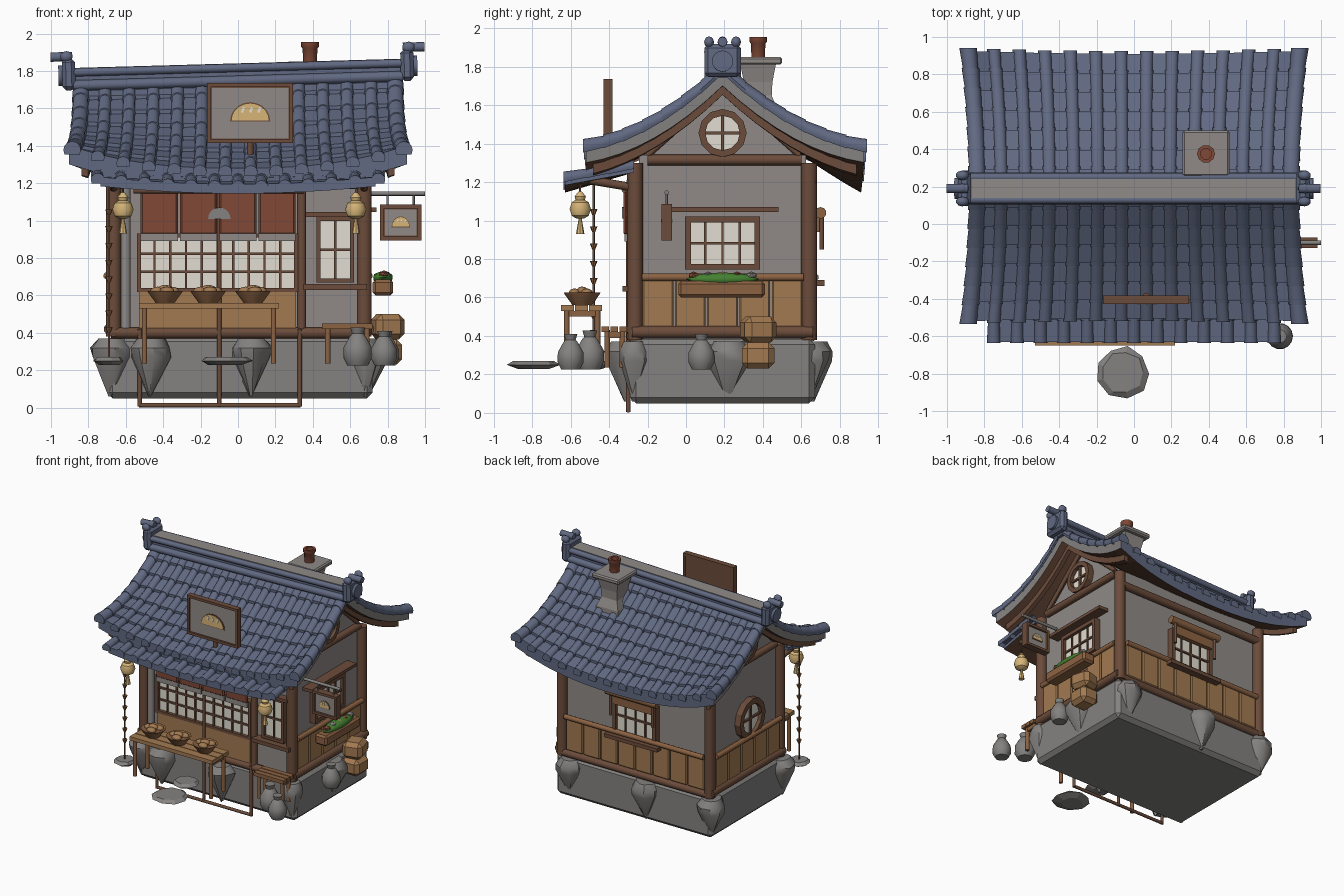
import bpy, bmesh, math, random
from mathutils import Matrix, Vector

random.seed(4)
if "Cube" in bpy.data.objects:
    bpy.data.objects.remove(bpy.data.objects["Cube"])

def material(name, r, g, b):
    m = bpy.data.materials.new(name)
    col = [(c / 255) ** 2.2 for c in (r, g, b)] + [1]
    m.use_nodes = True
    m.diffuse_color = col
    m.node_tree.nodes["Principled BSDF"].inputs["Base Color"].default_value = col
    return m

ROOF = material("slate blue", 97, 105, 129)
STONE = material("stone grey", 131, 129, 127)
PLASTER = material("plaster grey", 142, 137, 134)
WOOD = material("dark wood", 107, 77, 61)
TAN = material("light wood", 161, 121, 82)
RED = material("terracotta red", 127, 74, 57)
PAPER = material("paper white", 226, 221, 209)
GOLD = material("lantern yellow", 214, 180, 120)
GREEN = material("leaf green", 70, 128, 52)
BROWN = material("mid brown wood", 138, 98, 68)

T = lambda x, y, z: Matrix.Translation((x, y, z))
R = lambda deg, axis: Matrix.Rotation(math.radians(deg), 4, axis)
I = Matrix()
# wall frames: local x runs along the wall, local -y points outward
FRONT, BACK = T(0, -.25, 0), T(0, .63, 0) @ R(180, 'Z')
RIGHT, LEFT = T(.66, 0, 0) @ R(90, 'Z'), T(-.66, 0, 0) @ R(-90, 'Z')

def add(name, bm, mats, M=I, smooth=True):
    bmesh.ops.recalc_face_normals(bm, faces=bm.faces)
    bm.transform(M)
    me = bpy.data.meshes.new(name)
    bm.to_mesh(me)
    bm.free()
    for m in mats if isinstance(mats, list) else [mats]:
        me.materials.append(m)
    if smooth:
        me.polygons.foreach_set("use_smooth", [True] * len(me.polygons))
        me.set_sharp_from_angle(angle=math.radians(38))
    bpy.context.collection.objects.link(bpy.data.objects.new(name, me))

def box(name, x, y, z, mat, M=I, bevel=0):
    bm = bmesh.new()
    lo, hi = Vector((x[0], y[0], z[0])), Vector((x[1], y[1], z[1]))
    bmesh.ops.create_cube(bm, size=1, matrix=Matrix.Translation((lo + hi) / 2) @ Matrix.Diagonal((*(hi - lo), 1)))
    if bevel:
        bmesh.ops.bevel(bm, geom=bm.edges[:], offset=bevel, segments=1, affect='EDGES')
    add(name, bm, mat, M, False)

def rod(name, a, b, r, mat, M=I, r2=None, n=10):
    a, b = Vector(a), Vector(b)
    bm = bmesh.new()
    bmesh.ops.create_cone(bm, cap_ends=True, segments=n, radius1=r, radius2=r if r2 is None else r2, depth=(b - a).length)
    bm.transform(Matrix.Translation((a + b) / 2) @ (b - a).to_track_quat('Z', 'Y').to_matrix().to_4x4())
    add(name, bm, mat, M)

def lathe(name, prof, mat, M=I, n=14, smooth=True, jitter=0, closed=False):
    bm = bmesh.new()
    rings = [[bm.verts.new((r * math.cos(k * math.tau / n) + random.uniform(-jitter, jitter),
                            r * math.sin(k * math.tau / n) + random.uniform(-jitter, jitter), z))
              for k in range(n)] for r, z in prof]
    for a, b in zip(rings, rings[1:] + (rings[:1] if closed else [])):
        for k in range(n):
            bm.faces.new((a[k], a[k - 1], b[k - 1], b[k]))
    if not closed:
        bm.faces.new(rings[0])
        bm.faces.new(rings[-1])
    add(name, bm, mat, M, smooth)

def prism(name, pts, depth, mat, M=I):
    bm = bmesh.new()
    f = bm.faces.new([bm.verts.new((x, 0, z)) for x, z in pts])
    ext = bmesh.ops.extrude_face_region(bm, geom=[f])
    bmesh.ops.translate(bm, vec=(0, -depth, 0), verts=[v for v in ext["geom"] if isinstance(v, bmesh.types.BMVert)])
    add(name, bm, mat, M, False)

def half_disc(name, r, h, depth, mat, M):
    prism(name, [(r * math.cos(math.pi * k / 10), h * math.sin(math.pi * k / 10)) for k in range(11)], depth, mat, M)

def blob(name, p, s, mat, sub=2):
    bm = bmesh.new()
    bmesh.ops.create_icosphere(bm, subdivisions=sub, radius=1)
    add(name, bm, mat, T(*p) @ Matrix.Diagonal((*s, 1)))

# ---- roof surfaces: u across (-1..1), t from ridge to eave ----
def main_surface(side):
    reach, sag = (.71, .115) if side < 0 else (.735, .15)
    def S(u, t):
        z = 1.755 - .66 * t + .28 * t * t - sag * t * t * (1 - abs(u) ** 2.5) + .025 * u * (1 - t)
        return Vector((u * (.84 + .045 * t * t), .19 + side * (reach - .015 * (1 - u * u)) * t, z))
    return S

def awning_surface(u, t):
    return Vector((.75 * u, -.27 - .36 * t, 1.28 - .065 * t - .04 * t * (1 - u * u)))

def slab(name, S, u0, u1, top, bottom, side_mat, nu=12, nt=8):
    bm = bmesh.new()
    g = [[[bm.verts.new(S(u0 + (u1 - u0) * i / nu, j / nt) + Vector((0, 0, h))) for j in range(nt + 1)]
          for i in range(nu + 1)] for h in (top, bottom)]
    for i in range(nu):
        for j in range(nt):
            for k in (0, 1):
                f = bm.faces.new((g[k][i][j], g[k][i + 1][j], g[k][i + 1][j + 1], g[k][i][j + 1]))
                f.material_index = k
        for j in (0, nt):
            f = bm.faces.new((g[0][i][j], g[0][i + 1][j], g[1][i + 1][j], g[1][i][j]))
            f.material_index = 2
    for j in range(nt):
        for i in (0, nu):
            bm.faces.new((g[0][i][j], g[0][i][j + 1], g[1][i][j + 1], g[1][i][j]))
    add(name, bm, [side_mat, WOOD, WOOD if side_mat == WOOD else ROOF], I, False)

def tiles(name, S, cols, rows, edge):
    bm = bmesh.new()
    up = lambda h: Vector((0, 0, h))
    quad = lambda *p: bm.faces.new([bm.verts.new(q) for q in p])
    for j in range(rows):
        t0, t1 = j / rows, (j + 1) / rows
        for i in range(cols + 1):
            u = -1 + 2 * i / cols
            big = edge if i in (0, cols) else 0
            if i < cols:     # flat pan tile with a stepped lower lip
                v = u + 2 / cols
                c, d = S(v, t1) + up(.02), S(u, t1) + up(.02)
                quad(S(u, t0), S(v, t0), c, d)
                quad(d, c, c - up(.035), d - up(.035))
            rings = []       # half-round cover tile
            for t, r in ((t0, .03 + big), (t1 + .02, .037 + big)):
                rings.append([bm.verts.new(S(u, t) + Vector((r * math.cos(a), 0, r * math.sin(a) + .004)))
                              for a in [math.pi * (k - 1) / 6 for k in range(9)]])
            for k in range(8):
                bm.faces.new((rings[0][k], rings[0][k + 1], rings[1][k + 1], rings[1][k]))
            bm.faces.new(rings[1])
    add(name, bm, ROOF)

for side, tag in ((-1, "front"), (1, "back")):
    S = main_surface(side)
    slab(tag + "_roof_deck", S, -1.02, 1.02, -.005, -.08, STONE)
    tiles(tag + "_roof_tiles", S, 13, 7, .01)
    for u in (-.95, .91):
        slab(tag + "_barge_board", lambda a, t: S(a, t * .95), u, u + .04, -.075, -.125, WOOD, nu=1)
slab("awning_deck", awning_surface, -.98, .98, -.005, -.03, ROOF)
tiles("awning_tiles", awning_surface, 12, 3, 0)

# ---- ridge and its end ornaments ----
RIDGE = T(0, .19, 1.787) @ R(-1.6, 'Y')
box("ridge_core", (-.88, .88), (-.055, .055), (-.07, .03), ROOF, RIDGE)
box("ridge_cap", (-.88, .88), (-.05, .05), (.03, .054), PLASTER, RIDGE)
for y in (-.06, .06):
    rod("ridge_upper_tube", (-.88, y, .03), (.88, y, .03), .022, ROOF, RIDGE)
    rod("ridge_lower_tube", (-.88, y, -.04), (.88, y, -.04), .028, ROOF, RIDGE)
for s in (-1, 1):
    E = RIDGE @ T(s * .905, 0, .015)
    box("ridge_end", (-.035, .035), (-.095, .095), (-.08, .09), ROOF, E, .02)
    rod("ridge_end_disc", (0, 0, 0), (s * .055, 0, 0), .055, ROOF, E, n=16)
    rod("ridge_prong", (-s * .02, 0, .1), (s * .095, 0, .1), .025, ROOF, E)
    for y in (-.07, 0, .07):
        blob("ridge_knob", E @ Vector((s * .01, y, .1)), (.035, .026, .03), ROOF)

# ---- chimney ----
C = T(.385, .375, 0)
lathe("chimney_body", [(.14, 1.42), (.14, 1.58), (.1, 1.65), (.105, 1.72), (.13, 1.81)], PLASTER, C @ R(45, 'Z'), 4, False)
box("chimney_slab", (-.125, .125), (-.12, .125), (1.81, 1.85), PLASTER, C, .01)
lathe("chimney_pipe", [(.036, 1.84), (.04, 1.92), (.048, 1.93), (.048, 1.955), (.03, 1.955), (.03, 1.9)], RED, C, 10)

# ---- foundation and wedge stones ----
box("foundation", (-.7, .72), (-.29, .67), (.05, .385), STONE, I, .03)
spots = [(-.68, -.26, 1), (-.47, -.31, 1), (.07, -.31, 1), (.68, -.27, .75), (.69, .22, 1.15),
         (.6, .64, 1), (-.1, .66, 1), (-.67, .63, 1)]
for x, y, s in spots:
    lathe("wedge_stone", [(.006, .06), (.105 * s, .27), (.11 * s, .32), (.075 * s, .37)], STONE, T(x, y, 0), 9, True, .008)

# ---- walls, gables, timber ----
box("walls", (-.655, .655), (-.245, .625), (.36, 1.34), PLASTER)
prism("gable_wall", [(-.22, 1.31), (.61, 1.31), (.195, 1.68)], 1.31, PLASTER, T(-.655, 0, 0) @ R(90, 'Z'))
for x in (-.665, .675):
    for y in (-.265, .64):
        rod("corner_post", (x, y, .38), (x, y, 1.3), .042, WOOD)
    s = math.copysign(.02, x)
    rod("side_sill", (x + s, -.28, .42), (x + s, .66, .42), .033, WOOD)
    rod("gable_beam", (x, -.2, 1.315), (x, .6, 1.315), .028, WOOD)
    for y in (-.2, .59):
        rod("gable_rafter", (x, y, 1.34), (x, .195, 1.69), .016, WOOD)
    rod("awning_bracket", (x, -.26, 1.17), (x, -.5, 1.21), .022, WOOD)
for y in (-.28, .65):
    rod("long_sill", (-.68, y, .4), (.69, y, .4), .03, WOOD)
    rod("long_top_beam", (-.68, y, 1.2), (.69, y, 1.2), .03, WOOD)
rod("door_post", (.34, -.275, .39), (.34, -.275, 1.21), .025, WOOD)
rod("left_inner_post", (-.6, -.27, .39), (-.6, -.27, 1.21), .026, PLASTER)

# ---- plank wainscot on three sides ----
def wainscot(a0, a1, n, M):
    w = (a1 - a0) / n
    for i in range(n):
        a = a0 + w * i
        box("wainscot_plank", (a + .004, a + w - .004), (-.035, .02), (.43, .7), TAN, M, .008)
    rod("wainscot_rail", (a0, -.04, .705), (a1, -.04, .705), .02, BROWN, M)
wainscot(-.23, .61, 5, RIGHT)
wainscot(-.61, .23, 5, LEFT)
wainscot(-.63, .63, 8, BACK)

# ---- windows ----
def window(tag, a0, a1, z0, z1, nx, nz, M, f=.022):
    box(tag + "_paper", (a0, a1), (-.02, .01), (z0, z1), PAPER, M)
    for a in (a0, a1):
        box(tag + "_jamb", (a - f / 2, a + f / 2), (-.045, .01), (z0 - f / 2, z1 + f / 2), WOOD, M)
    for z in (z0, z1):
        box(tag + "_rail", (a0, a1), (-.045, .01), (z - f / 2, z + f / 2), WOOD, M)
    for i in range(1, nx):
        a = a0 + (a1 - a0) * i / nx
        box(tag + "_bar", (a - .006, a + .006), (-.032, 0), (z0, z1), WOOD, M)
    for i in range(1, nz):
        z = z0 + (z1 - z0) * i / nz
        box(tag + "_crossbar", (a0, a1), (-.032, 0), (z - .007, z + .007), WOOD, M)

def round_window(tag, a, z, r, M):
    W = M @ T(a, 0, z) @ R(90, 'X')
    lathe(tag + "_ring", [(r, -.01), (r, .045), (r * .72, .045), (r * .72, -.01)], WOOD, W, 12, False, closed=True)
    rod(tag + "_paper", (0, 0, 0), (0, 0, .015), r * .76, PAPER, W, n=16)
    box(tag + "_bar", (-.008, .008), (-r * .75, r * .75), (.01, .03), WOOD, W)
    box(tag + "_crossbar", (-r * .75, r * .75), (-.008, .008), (.01, .03), WOOD, W)

window("side_window", .01, .37, .76, 1.005, 4, 2, RIGHT, .03)
box("side_window_hood", (-.1, .48), (-.08, .01), (1.045, 1.07), WOOD, RIGHT)
window("back_window", -.18, .18, .7, .98, 4, 2, BACK, .03)
rod("back_window_hood", (-.23, -.07, 1.04), (.23, -.07, 1.04), .03, BROWN, BACK)
box("back_window_blind", (-.18, .18), (-.065, -.03), (.94, 1.04), BROWN, BACK)
box("back_window_sill", (-.24, .24), (-.09, 0), (.66, .69), WOOD, BACK)
for x in (-.19, .19):
    rod("back_blind_cord", (x, -.075, .85), (x, -.075, 1.03), .012, WOOD, BACK)
window("small_front_window", .43, .61, .68, 1.01, 2, 2, FRONT)
box("small_front_hood", (.36, .66), (-.06, 0), (1.02, 1.045), WOOD, FRONT)
box("small_front_sill", (.35, .69), (-.08, 0), (.63, .66), WOOD, FRONT)
round_window("right_gable_window", .19, 1.455, .125, RIGHT)
round_window("left_gable_window", -.19, 1.455, .125, LEFT)
round_window("left_round_window", -.14, .84, .165, LEFT)

# ---- shop front: lattice, counter, cloth, tall frame ----
window("shop_lattice", -.53, .31, .63, .92, 10, 3, FRONT)
box("shop_counter", (-.53, .31), (-.04, .01), (.4, .64), TAN, FRONT)
rod("cloth_rod", (-.56, -.07, 1.16), (.35, -.07, 1.16), .015, WOOD, FRONT)
for i in range(4):
    x = -.52 + .21 * i
    box("door_cloth", (x, x + .198), (-.075, -.05), (.925, 1.155), RED, FRONT, .01)
    box("cloth_hem", (x, x + .198), (-.07, -.055), (.89, .93), PLASTER, FRONT)
half_disc("cloth_emblem", .06, .06, .008, STONE, FRONT @ T(-.1, -.075, 1.01))
for x, top in ((-.525, .42), (-.1, 1.15), (.33, .42)):
    rod("door_frame_post", (x, -.3, .005), (x, -.3, top), .012, WOOD)
rod("door_frame_foot", (-.53, -.3, .013), (.335, -.3, .013), .012, WOOD)

# ---- table with bread bowls, bench ----
def table(tag, x0, x1, y0, y1, z, mat):
    for k in range(3):
        y = y0 + (y1 - y0) * k / 3
        box(tag + "_board", (x0, x1), (y, y + (y1 - y0) / 3 - .006), (z - .03, z), mat)
    for x in (x0 + .03, x1 - .03):
        box(tag + "_apron", (x - .01, x + .01), (y0 + .02, y1 - .02), (z - .06, z - .03), BROWN)
        for y in (y0 + .03, y1 - .03):
            rod(tag + "_leg", (x, y, .235), (x, y, z - .02), .015, BROWN)
table("table", -.53, .22, -.65, -.43, .56, TAN)
table("bench", .45, .72, -.44, -.3, .45, BROWN)
for x in (-.39, -.16, .08):
    lathe("bowl", [(.05, .56), (.09, .615), (.095, .625), (.08, .62)], BROWN, T(x, -.54, 0), 12)
    for dx, dy in ((-.04, 0), (.035, .025), (.01, -.04), (0, 0)):
        blob("bread", (x + dx, -.54 + dy, .625 + (.01 if not dy and not dx else 0)), (.04, .03, .022), TAN)

# ---- lanterns, chain, stones ----
for x in (-.615, .63):
    L = T(x, -.55, 0)
    lathe("lantern", [(.02, 1.01), (.045, 1.025), (.057, 1.06), (.045, 1.095), (.02, 1.11)], GOLD, L)
    lathe("lantern_cap", [(.024, 1.105), (.03, 1.125), (.018, 1.14), (.01, 1.15)], GOLD, L)
    rod("lantern_cord", (0, 0, 1.14), (0, 0, 1.2), .005, WOOD, L)
    rod("lantern_tassel", (0, 0, .93), (0, 0, 1.01), .022, GOLD, L, .008, 8)
rod("rain_chain", (-.69, -.48, .25), (-.69, -.48, 1.2), .006, WOOD)
for i in range(8):
    rod("chain_cup", (-.69, -.48, .4 + i * .09), (-.69, -.48, .43 + i * .09), .008, BROWN, I, .02, 8)
for x, y, r in ((-.06, -.795, .14), (-.1, -.53, .1), (-.69, -.48, .085)):
    lathe("flat_stone", [(r * .6, .228), (r, .25), (r * .8, .27)], STONE, T(x, y, 0), 9, False, .008)

# ---- jars, crates, planter ----
for x, y, s in ((.64, -.5, 1.1), (.78, -.6, 1), (.79, .08, 1)):
    lathe("jar", [(.05, 0), (.07, .04), (.068, .09), (.04, .14), (.027, .155), (.036, .185), (.02, .185)],
          STONE, T(x, y, .225) @ Matrix.Scale(s, 4))
for z, a in ((.23, 0), (.365, 15)):
    box("crate", (-.078, .078), (-.085, .085), (0, .135), TAN, T(.8, .375, z) @ R(a, 'Z'), .03)
box("planter", (-.04, .41), (-.17, -.06), (.6, .685), BROWN, RIGHT, .015)
blob("planter_leaves", (.775, .19, .695), (.055, .19, .035), GREEN)
for i in range(5):
    blob("planter_bloom", (.78, .04 + i * .075, .715), (.03, .03, .02), (RED, STONE, TAN)[i % 3], 1)

# ---- signs: the hanging one shows on both faces ----
def sign(tag, M, w, h):
    box(tag + "_back", (-w, w), (-.012, .012), (-h, h), WOOD, M)
    box(tag + "_panel", (-w + .015, w - .015), (-.018, 0), (-h + .015, h - .015), PLASTER, M)
    for s in (-1, 1):
        box(tag + "_side", (s * w - .01, s * w + .01), (-.028, .018), (-h - .01, h + .01), WOOD, M)
        box(tag + "_edge", (-w, w), (-.028, .018), (s * h - .01, s * h + .01), WOOD, M)
    half_disc(tag + "_loaf_outline", w * .49, h * .69, .004, WOOD, M @ T(0, -.018, -h * .3))
    half_disc(tag + "_loaf", w * .45, h * .6, .008, GOLD, M @ T(0, -.018, -h * .26))
    for k in (-1, 0, 1):
        box(tag + "_score", (-w * .03, w * .03), (-.03, -.018), (0, h * .2), PAPER, M @ T(k * w * .2, 0, h * .02) @ R(20, 'Y'))
sign("roof_sign", T(.065, -.4, 1.575), .22, .15)
rod("roof_sign_post", (.065, -.385, 1.3), (.065, -.385, 1.44), .018, WOOD)
for a in (0, 180):
    sign("hanging_sign", T(.87, -.1, .99) @ R(a, 'Z'), .1, .085)
rod("hanging_sign_pole", (.67, -.1, 1.145), (1, -.1, 1.145), .012, STONE)
for x in (.8, .94):
    rod("hanging_sign_link", (x, -.1, 1.07), (x, -.1, 1.145), .006, STONE)
